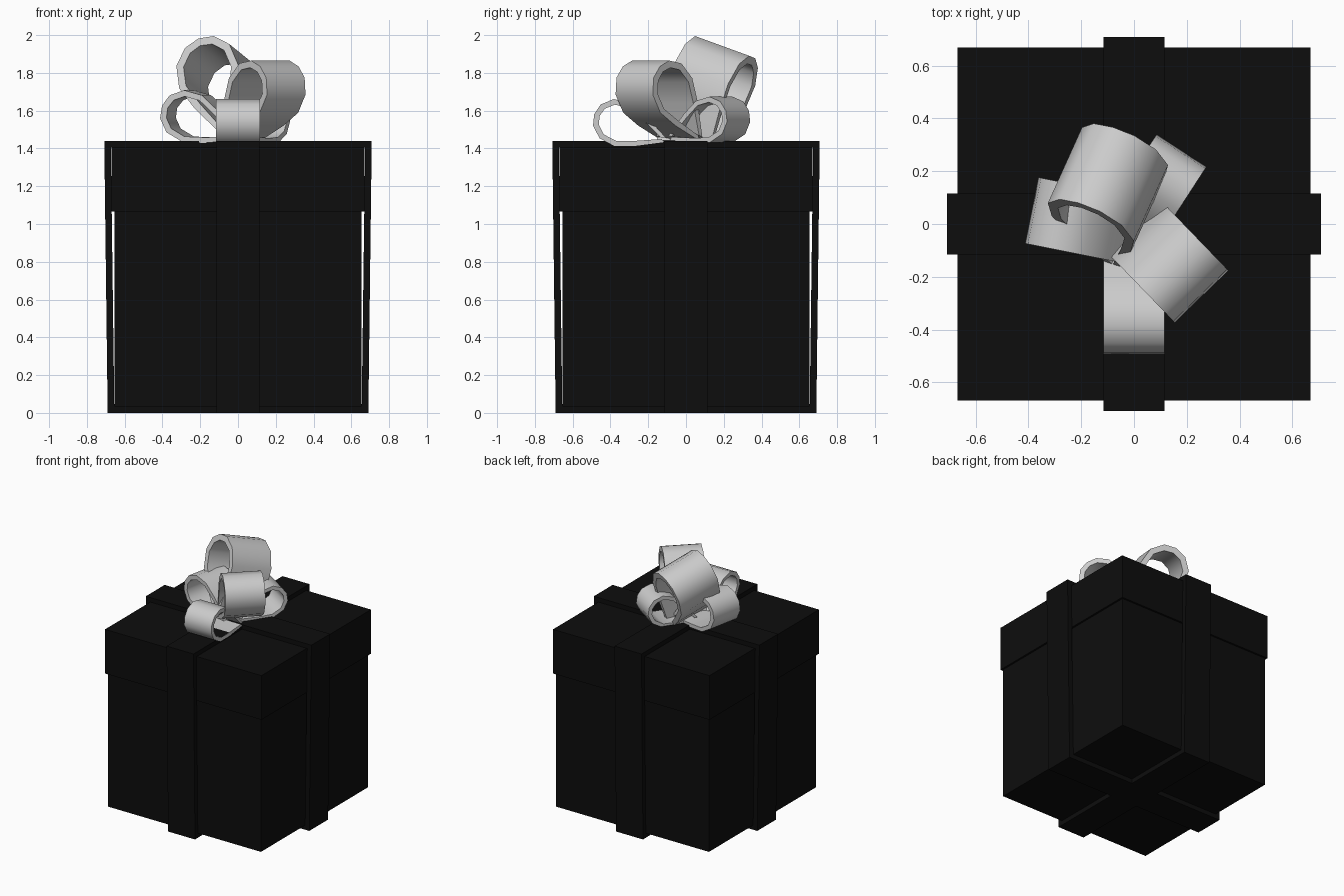
import bpy, bmesh
from math import sin, cos, radians
from mathutils import Vector

if "Cube" in bpy.data.objects:
    bpy.data.objects.remove(bpy.data.objects["Cube"])

black = bpy.data.materials.new("black_card")
black.diffuse_color = (0.004, 0.004, 0.004, 1)
black.use_nodes = True
black.node_tree.nodes["Principled BSDF"].inputs["Base Color"].default_value = black.diffuse_color
Z = Vector((0, 0, 1))


def finish(name, bm, mat=None):
    bmesh.ops.recalc_face_normals(bm, faces=bm.faces)
    me = bpy.data.meshes.new(name)
    bm.to_mesh(me)
    bm.free()
    ob = bpy.data.objects.new(name, me)
    bpy.context.collection.objects.link(ob)
    if mat:
        me.materials.append(mat)
    return ob


def box(name, half, z0, z1):
    bm = bmesh.new()
    bmesh.ops.create_cube(bm, size=1)
    for v in bm.verts:
        v.co = (v.co.x * 2 * half, v.co.y * 2 * half, z0 + (v.co.z + 0.5) * (z1 - z0))
    return finish(name, bm, black)


def band(name, outer, inner, half_width, place, mat=None, closed=True):
    """Ribbon with matching outer and inner outlines; place(u, v, w) gives the position."""
    bm = bmesh.new()
    rows = [[bm.verts.new(place(p[0], p[1], w)) for p in o]
            for o, w in ((outer, -half_width), (outer, half_width),
                         (inner, half_width), (inner, -half_width))]
    n = len(outer)
    for i in range(n if closed else n - 1):
        j = (i + 1) % n
        for k in range(4):
            a, b = rows[k], rows[(k + 1) % 4]
            bm.faces.new((a[i], a[j], b[j], b[i]))
    if not closed:
        for i in (0, n - 1):
            bm.faces.new([r[i] for r in rows])
    return finish(name, bm, mat)


# Box and lid
box("box_body", 0.655, 0.035, 1.2)
box("box_lid", 0.669, 1.065, 1.406)

# Two ribbons wrapped around the box, slightly wider at the top
out_p = [(-0.69, 0), (0.69, 0), (0.708, 1.44), (-0.708, 1.44)]
in_p = [(-0.655, 0.035), (0.655, 0.035), (0.673, 1.405), (-0.673, 1.405)]
band("ribbon_across", out_p, in_p, 0.115, lambda u, v, w: (u, w, v), black)
band("ribbon_front_back", out_p, in_p, 0.115, lambda u, v, w: (w, u, v), black)

# Teardrop outline shared by the bow loops: tail at the origin, tip along +u
half_out = [(0, 0.012), (0.14, 0.085), (0.24, 0.122), (0.33, 0.11), (0.385, 0.06)]
half_in = [(0.02, 0.002), (0.15, 0.06), (0.24, 0.094), (0.315, 0.084), (0.357, 0.046)]


def mirrored(half, tip):
    return [(u, -v) for u, v in half] + [(tip, 0)] + [(u, v) for u, v in reversed(half)]


drop_out, drop_in = mirrored(half_out, 0.4), mirrored(half_in, 0.37)


def bow_loop(name, tail, azimuth, tilt, scale, roll=0):
    az, t, r = radians(azimuth), radians(tilt), radians(roll)
    d = Vector((cos(az), sin(az), 0))
    side = Vector((-sin(az), cos(az), 0))
    w_dir = side * cos(r) + Z * sin(r)
    up = Z * cos(r) - side * sin(r)
    a = d * cos(t) + up * sin(t)
    n = up * cos(t) - d * sin(t)
    base = Vector(tail)
    ob = band(name, drop_out, drop_in, 0.116,
              lambda u, v, w: base + (a * u + n * v + w_dir * w) * scale, closed=False)
    bpy.ops.object.select_all(action='DESELECT')
    ob.select_set(True)
    bpy.context.view_layer.objects.active = ob
    bpy.ops.object.shade_smooth_by_angle(angle=radians(50))


# Bow: three low loops and two raised ones
bow_loop("bow_loop_front", (0, -0.11, 1.445), -90, 20, 1.0)
bow_loop("bow_loop_left", (0.02, -0.03, 1.455), 168.7, 23, 1.1)
bow_loop("bow_loop_back", (-0.02, -0.03, 1.455), 57, 22, 0.97)
bow_loop("bow_loop_right", (0.01, -0.02, 1.45), -46, 52, 1.22)
bow_loop("bow_loop_top", (-0.01, -0.02, 1.43), 155.7, 67, 1.43, roll=18.4)
